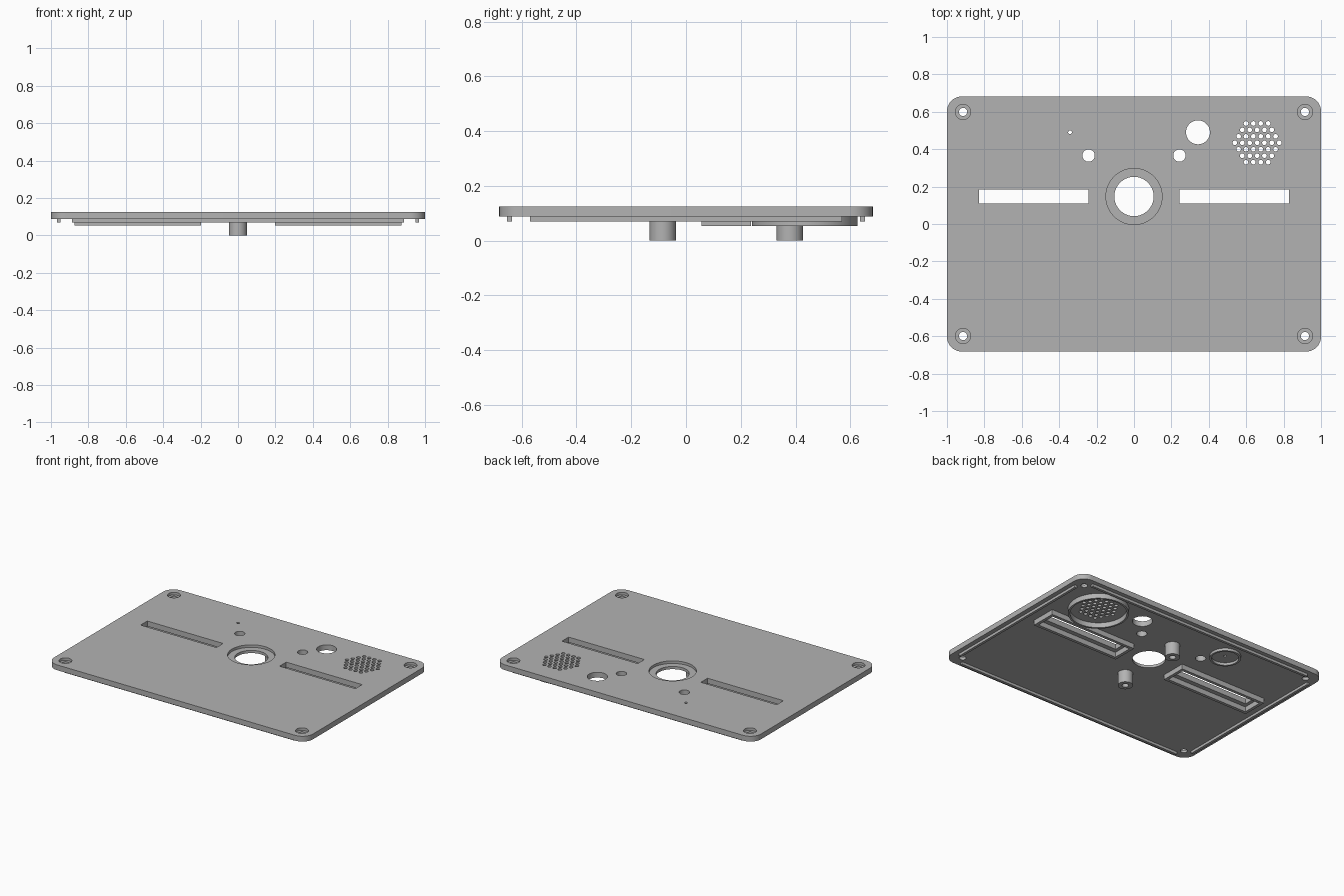
import bpy, bmesh, math

if "Cube" in bpy.data.objects:
    bpy.data.objects.remove(bpy.data.objects["Cube"])

grey = bpy.data.materials.new("light grey")
grey.diffuse_color = (0.45, 0.45, 0.45, 1)
grey.use_nodes = True
grey.node_tree.nodes["Principled BSDF"].inputs["Base Color"].default_value = grey.diffuse_color

TOP, UNDER, LIP, FRAME = 0.125, 0.088, 0.07, 0.053
MID_Y = 0.147


def circle(x, y, r, n=48):
    return [(x + r * math.cos(2 * math.pi * i / n), y + r * math.sin(2 * math.pi * i / n)) for i in range(n)]


def rect(x, y, hx, hy):
    return [(x - hx, y - hy), (x + hx, y - hy), (x + hx, y + hy), (x - hx, y + hy)]


def rounded_rect(hx, hy, r, n=10):
    pts = []
    for k, (sx, sy) in enumerate([(1, 1), (-1, 1), (-1, -1), (1, -1)]):
        for i in range(n + 1):
            a = math.pi / 2 * (k + i / n)
            pts.append((sx * (hx - r) + r * math.cos(a), sy * (hy - r) + r * math.sin(a)))
    return pts


def finish(bm, name):
    bmesh.ops.recalc_face_normals(bm, faces=bm.faces)
    mesh = bpy.data.meshes.new(name)
    bm.to_mesh(mesh)
    bm.free()
    mesh.materials.append(grey)
    ob = bpy.data.objects.new(name, mesh)
    bpy.context.collection.objects.link(ob)
    return ob


def prisms(name, outlines, z0, z1):
    """Closed prisms, one per outline, in a single object."""
    bm = bmesh.new()
    for pts in outlines:
        lo = [bm.verts.new((x, y, z0)) for x, y in pts]
        hi = [bm.verts.new((x, y, z1)) for x, y in pts]
        bm.faces.new(lo[::-1])
        bm.faces.new(hi)
        for i in range(len(pts)):
            j = (i + 1) % len(pts)
            bm.faces.new((lo[i], lo[j], hi[j], hi[i]))
    return finish(bm, name)


def wall(name, outer, inner, z0, z1=UNDER + 0.001):
    """Upright wall between two outlines with the same point count."""
    bm = bmesh.new()
    loops = [[bm.verts.new((x, y, z)) for x, y in pts]
             for pts, z in ((outer, z0), (outer, z1), (inner, z1), (inner, z0))]
    n = len(outer)
    for k in range(4):
        a, b = loops[k], loops[(k + 1) % 4]
        for i in range(n):
            j = (i + 1) % n
            bm.faces.new((a[i], a[j], b[j], b[i]))
    return finish(bm, name)


def cut(target, cutter):
    mod = target.modifiers.new("cut", "BOOLEAN")
    mod.operation, mod.solver, mod.object = "DIFFERENCE", "EXACT", cutter
    bpy.context.view_layer.objects.active = target
    bpy.ops.object.modifier_apply(modifier=mod.name)
    bpy.data.objects.remove(cutter)


# Face plate
plate = prisms("face_plate", [rounded_rect(1.0, 0.682, 0.08)], UNDER, TOP)
corners = [(sx * 0.914, sy * 0.599) for sx in (-1, 1) for sy in (-1, 1)]

# Recesses around the screw holes and the centre opening
cut(plate, prisms("recess_cutter",
                  [circle(x, y, 0.041) for x, y in corners] + [circle(0, MID_Y, 0.15, 64)],
                  TOP - 0.018, TOP + 0.05))

# Through holes, slots and the hexagonal speaker grille
SPK = (0.658, 0.434)
holes = [circle(x, y, 0.022, 32) for x, y in corners]
holes += [circle(0, MID_Y, 0.105, 64), circle(0.342, 0.49, 0.064), circle(-0.342, 0.49, 0.01, 16)]
holes += [circle(s * 0.243, 0.366, 0.033, 32) for s in (-1, 1)]
holes += [rect(s * 0.537, MID_Y, 0.293, 0.037) for s in (-1, 1)]
for row in range(-3, 4):
    count = 7 - abs(row)
    for i in range(count):
        holes.append(circle(SPK[0] + (i - (count - 1) / 2) * 0.0395, SPK[1] + row * 0.0345, 0.0125, 16))
cut(plate, prisms("hole_cutter", holes, UNDER - 0.05, TOP + 0.05))

# Locating lips under each edge
for s, side in ((-1, "a"), (1, "b")):
    prisms("long_lip_" + side, [rect(0, s * 0.644, 0.887, 0.009)], LIP, UNDER + 0.001)
    prisms("short_lip_" + side, [rect(s * 0.959, 0, 0.009, 0.57)], LIP, UNDER + 0.001)
    # Frames around the slots
    wall("slot_frame_" + side, rect(s * 0.537, MID_Y, 0.338, 0.09),
         rect(s * 0.537, MID_Y, 0.317, 0.069), FRAME)
    # Hollow screw posts
    y = MID_Y + s * 0.232
    wall("screw_post_" + side, circle(0, y, 0.048), circle(0, y, 0.021), 0)

# Speaker collar and small sensor collar
wall("speaker_collar", circle(*SPK, 0.193, 64), circle(*SPK, 0.18, 64), FRAME)
wall("sensor_collar", circle(-0.342, 0.49, 0.1), circle(-0.342, 0.49, 0.086), LIP)

# Smooth curved walls, keep edges sharp
for ob in bpy.context.scene.objects:
    ob.select_set(True)
bpy.context.view_layer.objects.active = plate
bpy.ops.object.shade_smooth_by_angle(angle=math.radians(30))
